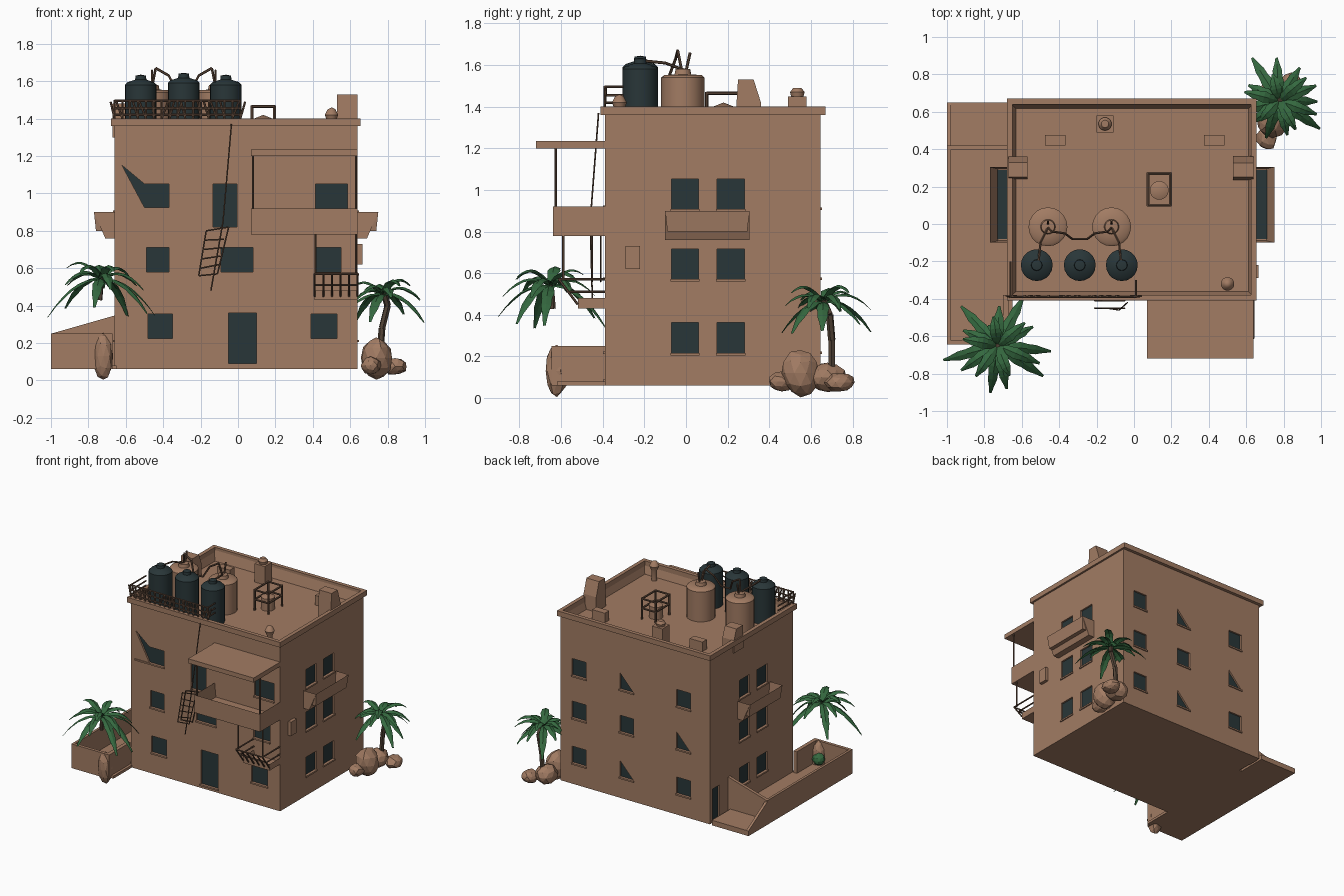
import bpy, bmesh, math, random
from mathutils import Vector, Matrix

random.seed(4)
if "Cube" in bpy.data.objects:
    bpy.data.objects.remove(bpy.data.objects["Cube"])


def material(name, rgb):
    m = bpy.data.materials.new(name)
    m.use_nodes = True
    m.diffuse_color = (*rgb, 1)
    m.node_tree.nodes["Principled BSDF"].inputs["Base Color"].default_value = (*rgb, 1)
    return m


CLAY = material("clay plaster", (0.36, 0.2, 0.125))
DARK = material("dark slate", (0.022, 0.037, 0.04))
GREEN = material("palm green", (0.035, 0.14, 0.05))
BARK = material("bark brown", (0.09, 0.06, 0.04))
RUST = material("rusty iron", (0.13, 0.075, 0.048))


def finish(name, bm, mat, smooth=False):
    bmesh.ops.recalc_face_normals(bm, faces=bm.faces)
    me = bpy.data.meshes.new(name)
    bm.to_mesh(me)
    bm.free()
    me.materials.append(mat)
    ob = bpy.data.objects.new(name, me)
    bpy.context.collection.objects.link(ob)
    if smooth:
        bpy.ops.object.select_all(action="DESELECT")
        ob.select_set(True)
        bpy.context.view_layer.objects.active = ob
        bpy.ops.object.shade_smooth_by_angle(angle=math.radians(40))
    return ob


def add_box(bm, x0, x1, y0, y1, z0, z1):
    m = Matrix.Translation(((x0 + x1) / 2, (y0 + y1) / 2, (z0 + z1) / 2))
    m = m @ Matrix.Diagonal((x1 - x0, y1 - y0, z1 - z0, 1))
    return bmesh.ops.create_cube(bm, size=1, matrix=m)["verts"]


def box(name, *dims, mat=CLAY):
    bm = bmesh.new()
    add_box(bm, *dims)
    return finish(name, bm, mat)


# Open-topped box; the foot can shrink toward a point of the wall
def tray(name, dims, wall, depth, foot=None):
    bm = bmesh.new()
    verts = add_box(bm, *dims)
    bm.normal_update()
    top = max(bm.faces, key=lambda f: f.calc_center_median().z)
    bmesh.ops.inset_region(bm, faces=[top], thickness=wall)
    bmesh.ops.translate(bm, verts=top.verts, vec=(0, 0, -depth))
    if foot:
        for v in verts:
            if v.co.z < dims[4] + 0.001:
                v.co.x += (foot - v.co.x) * 0.4
    return finish(name, bm, CLAY)


# Wall directions: map (along, height, outward distance) to a point
WALLS = {
    "front": lambda u, z, d: (u, -0.39 - d, z),
    "back": lambda u, z, d: (u, 0.645 + d, z),
    "right": lambda u, z, d: (0.64 + d, u, z),
    "left": lambda u, z, d: (-0.66 - d, u, z),
}


def add_prism(bm, side, pts, d0, d1):
    rings = [[bm.verts.new(WALLS[side](u, z, d)) for u, z in pts] for d in (d0, d1)]
    bm.faces.new(rings[0])
    bm.faces.new(rings[1][::-1])
    for i in range(len(pts)):
        j = (i + 1) % len(pts)
        bm.faces.new((rings[0][i], rings[0][j], rings[1][j], rings[1][i]))


def prism(name, side, pts, d0, d1, mat=CLAY):
    bm = bmesh.new()
    add_prism(bm, side, pts, d0, d1)
    return finish(name, bm, mat)


def rods(name, paths, r, mat=RUST):
    bm = bmesh.new()
    for path in paths:
        for a, b in zip(path, path[1:]):
            a, b = Vector(a), Vector(b)
            m = Matrix.Translation((a + b) / 2) @ (b - a).to_track_quat("Z", "Y").to_matrix().to_4x4()
            bmesh.ops.create_cone(bm, cap_ends=True, segments=6, radius1=r, radius2=r,
                                  depth=(b - a).length, matrix=m)
    return finish(name, bm, mat)


def lathe(name, x, y, profile, mat):
    bm = bmesh.new()
    vs = [bm.verts.new((x + r, y, z)) for r, z in profile]
    es = [bm.edges.new(p) for p in zip(vs, vs[1:])]
    bmesh.ops.spin(bm, geom=vs + es, cent=(x, y, 0), axis=(0, 0, 1), angle=math.tau, steps=20)
    bmesh.ops.remove_doubles(bm, verts=bm.verts, dist=0.0005)
    return finish(name, bm, mat, True)


def rect(u, z, w, h):
    return [(u - w / 2, z - h / 2), (u + w / 2, z - h / 2), (u + w / 2, z + h / 2), (u - w / 2, z + h / 2)]


# House body with sunken roof
house = tray("house_body", (-0.66, 0.64, -0.39, 0.645, 0.06, 1.395), 0.04, 0.09)

# Window and door openings
LOW, MID, TOP = 0.29, 0.645, 0.98
openings = [("front", p) for p in (
    rect(-0.415, LOW, 0.13, 0.13), rect(0.025, 0.225, 0.15, 0.27), rect(0.46, LOW, 0.14, 0.13),
    rect(-0.43, MID, 0.12, 0.13), rect(-0.005, MID, 0.17, 0.13), rect(0.48, MID, 0.14, 0.13),
    rect(-0.07, 0.935, 0.13, 0.23), rect(0.5, TOP, 0.17, 0.14),
    [(-0.62, 1.15), (-0.5, 0.925), (-0.37, 0.925), (-0.37, 1.05), (-0.5, 1.05)])]
for u in (-0.005, 0.215):
    for z in (LOW, MID, TOP):
        openings += [(s, rect(u, z, 0.13, 0.145)) for s in ("left", "right")]
openings.append(("left", rect(0.57, 0.2, 0.09, 0.25)))
for col, u in enumerate((0.48, 0.065, -0.43)):
    for row, z in enumerate((LOW, MID, TOP)):
        shape = rect(u, z, 0.12, 0.13)
        if (col, row) in ((1, 0), (1, 2), (2, 1)):
            shape = shape[:3]
        openings.append(("back", shape))

bm = bmesh.new()
for side, pts in openings:
    add_prism(bm, side, pts, -0.018, 0.03)
    prism("window_pane", side, pts, -0.021, -0.013, DARK)
    us, zs = zip(*pts)
    prism("window_sill", side, rect((min(us) + max(us)) / 2, min(zs) - 0.006, max(us) - min(us) + 0.01, 0.012), -0.01, 0.008)
cutter = finish("opening_cutter", bm, CLAY)
cutter.hide_render = True
mod = house.modifiers.new("openings", "BOOLEAN")
mod.operation, mod.solver, mod.object = "DIFFERENCE", "EXACT", cutter
graph = bpy.context.evaluated_depsgraph_get()
cut = bpy.data.meshes.new_from_object(house.evaluated_get(graph))
house.modifiers.clear()
house.data = cut
bpy.data.objects.remove(cutter)

# Cornice
for y in (-0.41, 0.64):
    box("cornice_long", -0.68, 0.655, y, y + 0.03, 1.36, 1.4)
for x in (-0.68, 0.625):
    box("cornice_short", x, x + 0.03, -0.41, 0.67, 1.36, 1.4)

# Balconies, awning and posts
tray("front_balcony", (0.07, 0.64, -0.64, -0.35, 0.78, 0.92), 0.015, 0.11)
prism("front_awning", "front", [(0.07, 1.2), (0.64, 1.2), (0.64, 1.235), (0.07, 1.235)], -0.01, 0.33)
tray("lower_balcony", (0.41, 0.64, -0.52, -0.35, 0.43, 0.48), 0.012, 0.03)
posts = [[(x, -0.625, 0.9), (x, -0.625, 1.21)] for x in (0.08, 0.63)]
posts += [[(x, -0.59, 0.57), (x, -0.59, 0.78)] for x in (0.415, 0.63)]
rods("balcony_posts", posts, 0.006)
bars = [[(0.41, -0.39, z), (0.41, y, z), (0.64, y, z), (0.64, -0.39, z)] for z, y in ((0.57, -0.61), (0.51, -0.56))]
bars += [[(0.41 + 0.046 * i, -0.52, 0.45), (0.41 + 0.046 * i, -0.61, 0.57)] for i in range(6)]
rods("lower_balcony_rail", bars, 0.006)
for s, x0, x1 in (("left", -0.77, -0.62), ("right", 0.6, 0.75)):
    tray(s + "_balcony", (x0, x1, -0.1, 0.305, 0.76, 0.9), 0.015, 0.1, -0.62 if x0 < 0 else 0.6)
    prism(s + "_balcony_mat", s, [(-0.08, 0.801), (0.29, 0.801), (0.29, 0.808), (-0.08, 0.808)], 0.01, 0.09, DARK)
box("wall_vent", 0.63, 0.665, -0.29, -0.22, 0.62, 0.73)

# Fire ladder and drain pole
ladder = [[(-0.21, y, 0.56), (-0.17, y, 0.8), (-0.05, y, 0.82), (-0.11, y, 0.57), (-0.21, y, 0.56)] for y in (-0.45, -0.41)]
ladder += [[(-0.2 + 0.006 * i, -0.45, 0.6 + 0.05 * i), (-0.1 + 0.008 * i, -0.45, 0.62 + 0.045 * i)] for i in range(4)]
ladder.append([(-0.145, -0.45, 0.48), (-0.08, -0.46, 0.85), (-0.035, -0.42, 1.37)])
rods("fire_ladder", ladder, 0.004)

# Roof tanks
for x, h in ((-0.52, 1.58), (-0.29, 1.59), (-0.065, 1.58)):
    lathe("dark_tank", x, -0.22, [(0, 1.3), (0.085, 1.3), (0.085, h), (0.07, h + 0.015), (0.03, h + 0.028),
                                  (0.028, h + 0.05), (0, h + 0.055)], DARK)
for x in (-0.46, -0.12):
    lathe("clay_tank", x, -0.015, [(0, 1.3), (0.104, 1.3), (0.104, 1.54), (0.09, 1.552), (0.04, 1.555),
                                   (0.035, 1.58), (0, 1.585)], CLAY)
    side = 1 if x < -0.3 else -1
    rods("tank_pipe", [
        [(x, -0.02, 1.57), (x + 0.02 * side, -0.04, 1.67), (x + 0.09 * side, -0.05, 1.63), (-0.29 - 0.04 * side, -0.08, 1.55)],
        [(x, -0.02, 1.58), (x - 0.04 * side, -0.1, 1.61), (x - 0.05 * side, -0.2, 1.62)],
        [(x, 0.0, 1.57), (x, 0.02, 1.66)]], 0.007)
rods("tank_link", [[(-0.33, -0.08, 1.55), (-0.25, -0.08, 1.55)]], 0.007)

# Roof railing
rail = [[(-0.66, -0.2, z), (-0.66, -0.39, z), (0.01, -0.39, z), (0.01, -0.3, z)] for z in (1.42, 1.455, 1.495)]
for i in range(17):
    x = -0.66 + 0.042 * i
    rail.append([(x, -0.39, 1.39), (x, -0.39, 1.5)])
    rail.append([(x, -0.39, 1.4), (x + random.uniform(-0.04, 0.04), -0.385, 1.49)])
rods("roof_railing", rail, 0.006)

# Chimneys, hatches and roof frame
prism("right_chimney", "right", [(0.235, 1.3), (0.365, 1.3), (0.36, 1.42), (0.325, 1.53), (0.25, 1.53)], -0.11, 0.0)
prism("left_chimney", "left", [(0.24, 1.3), (0.36, 1.3), (0.36, 1.4), (0.33, 1.48), (0.25, 1.48)], -0.09, 0.01)
for x in (-0.42, 0.43):
    box("roof_step", x - 0.055, x + 0.055, 0.42, 0.475, 1.3, 1.38)
box("roof_vent", -0.2, -0.11, 0.49, 0.58, 1.3, 1.45)
lathe("vent_cap", -0.155, 0.535, [(0, 1.45), (0.03, 1.45), (0.035, 1.47), (0.02, 1.49), (0, 1.49)], CLAY)
lathe("roof_jar", 0.5, -0.32, [(0, 1.3), (0.02, 1.3), (0.02, 1.38), (0.036, 1.42), (0.02, 1.45), (0, 1.46)], CLAY)
corners = [(0.075, 0.1), (0.195, 0.1), (0.195, 0.27), (0.075, 0.27)]
frame = [[(x, y, z) for x, y in corners + corners[:1]] for z in (1.39, 1.465)]
frame += [[(x, y, 1.3), (x, y, 1.47)] for x, y in corners]
rods("roof_frame", frame, 0.008)
lathe("frame_pot", 0.135, 0.18, [(0, 1.3), (0.05, 1.3), (0.05, 1.4), (0, 1.42)], CLAY)

# Walled yard
box("yard_floor", -1.0, -0.65, -0.62, 0.4, 0.06, 0.08)
box("yard_outer_wall", -1.0, -0.98, -0.63, 0.4, 0.06, 0.25)
box("yard_front_wall", -1.0, -0.7, -0.645, -0.62, 0.06, 0.25)
box("yard_return_wall", -0.7, -0.67, -0.645, -0.38, 0.06, 0.25)
prism("yard_back_wall", "front", [(-1, 0.06), (-0.65, 0.06), (-0.65, 0.35), (-1, 0.25)], -0.81, -0.785)
box("yard_ramp", -0.98, -0.68, 0.4, 0.65, 0.06, 0.1)
prism("yard_ramp_wall", "left", [(0.4, 0.06), (0.65, 0.06), (0.65, 0.1), (0.4, 0.25)], 0.32, 0.34)


# Rocks
def rock(x, y, z, rx, ry, rz, mat=CLAY, name="rock"):
    bm = bmesh.new()
    bmesh.ops.create_icosphere(bm, subdivisions=2, radius=1)
    for v in bm.verts:
        s = random.uniform(0.84, 1.0)
        v.co = (x + v.co.x * rx * s, y + v.co.y * ry * s, z + v.co.z * rz * s)
    finish(name, bm, mat)


rock(0.74, 0.55, 0.12, 0.09, 0.1, 0.12)
rock(0.74, 0.68, 0.1, 0.085, 0.1, 0.08)
rock(0.84, 0.74, 0.075, 0.07, 0.08, 0.05)
rock(0.71, 0.46, 0.08, 0.06, 0.07, 0.05)
rock(-0.72, -0.62, 0.13, 0.06, 0.06, 0.135)
rock(-0.75, -0.58, 0.13, 0.05, 0.05, 0.05, GREEN, "yard_bush")


# Palm crown of folded, arching leaves
def palm(name, x, y, z, reach, count):
    bm = bmesh.new()
    n = 7
    for i in range(count):
        a = math.tau * i / count + random.uniform(-0.15, 0.15)
        out, across = Vector((math.cos(a), math.sin(a), 0)), Vector((-math.sin(a), math.cos(a), 0))
        length = reach * random.uniform(0.8, 1.08)
        rise = (0.25, 0.7, 1.0)[i % 3] + random.uniform(-0.1, 0.1)
        rows = []
        for k in range(n + 1):
            t = k / n
            mid = Vector((x, y, z)) + out * length * t * (1 - 0.15 * (i % 3)) + Vector((0, 0, length * (rise * t - 0.85 * t * t)))
            w = 0.006 + 0.026 * math.sin(math.pi * min(1, t * 0.9 + 0.1)) * (1 if k % 2 else 0.8)
            rows.append([bm.verts.new(mid + across * s * w - Vector((0, 0, 0.4 * w * abs(s)))) for s in (-1, 0, 1)])
        for r, q in zip(rows, rows[1:]):
            for j in (0, 1):
                bm.faces.new((r[j], r[j + 1], q[j + 1], q[j]))
    finish(name, bm, GREEN)


palm("yard_palm_leaves", -0.73, -0.65, 0.54, 0.28, 17)
palm("rock_palm_leaves", 0.775, 0.66, 0.46, 0.255, 17)
rods("yard_palm_stub", [[(-0.74, -0.64, 0.43), (-0.73, -0.65, 0.55)]], 0.015, BARK)
rods("rock_palm_trunk", [[(0.76, 0.7, 0.15), (0.77, 0.7, 0.28), (0.8, 0.69, 0.4), (0.78, 0.66, 0.47)]], 0.018, BARK)
